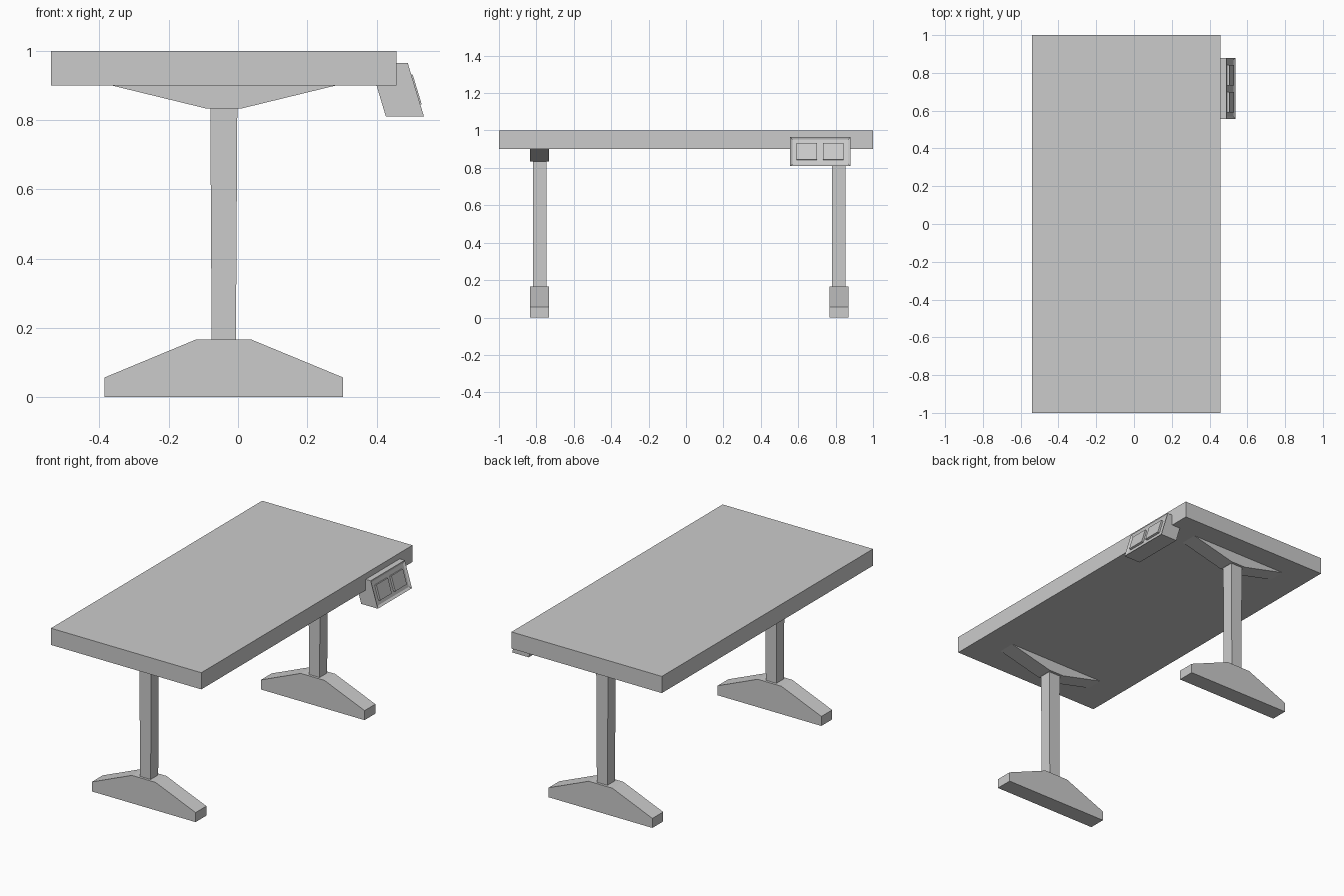
import bpy, bmesh
from mathutils import Vector

cube = bpy.data.objects.get("Cube")
if cube:
    bpy.data.objects.remove(cube)

grey = bpy.data.materials.new("light grey")
grey.use_nodes = True
grey.diffuse_color = (0.6, 0.6, 0.6, 1)
grey.node_tree.nodes["Principled BSDF"].inputs["Base Color"].default_value = (0.6, 0.6, 0.6, 1)


def finish(name, bm):
    bmesh.ops.recalc_face_normals(bm, faces=bm.faces)
    mesh = bpy.data.meshes.new(name)
    bm.to_mesh(mesh)
    bm.free()
    mesh.materials.append(grey)
    obj = bpy.data.objects.new(name, mesh)
    bpy.context.collection.objects.link(obj)
    return obj


def prism(profile, y0, y1):
    """Extrude an (x, z) profile along y."""
    bm = bmesh.new()
    face = bm.faces.new([bm.verts.new((x, y0, z)) for x, z in profile])
    out = bmesh.ops.extrude_face_region(bm, geom=[face])
    verts = [g for g in out["geom"] if isinstance(g, bmesh.types.BMVert)]
    bmesh.ops.translate(bm, verts=verts, vec=(0, y1 - y0, 0))
    bmesh.ops.recalc_face_normals(bm, faces=bm.faces)
    return bm


# Table top
finish("table_top", prism([(-0.54, 0.9), (0.457, 0.9), (0.457, 1), (-0.54, 1)], -1, 1))

# Two pedestal legs: foot, slightly tapered column and bracket
foot = [(-0.385, 0), (0.303, 0), (0.303, 0.057), (0.037, 0.167), (-0.12, 0.167), (-0.385, 0.057)]
column = [(-0.076, 0.167), (-0.006, 0.167), (-0.002, 0.833), (-0.08, 0.833)]
bracket = [(-0.09, 0.833), (0.008, 0.833), (0.283, 0.9), (-0.365, 0.9)]
for side, y in (("front", -0.783), ("back", 0.817)):
    finish(side + "_foot", prism(foot, y - 0.051, y + 0.051))
    finish(side + "_column", prism(column, y - 0.036, y + 0.036))
    finish(side + "_bracket", prism(bracket, y - 0.051, y + 0.051))

# Control box on the edge, with a recessed sloping face
low, high = Vector((0.537, 0, 0.81)), Vector((0.49, 0, 0.965))
up = (high - low).normalized()
out = Vector((up.z, 0, -up.x))
bm = prism([(0.4, 0.9), (0.427, 0.81), (low.x, low.z), (high.x, high.z),
            (0.457, 0.965), (0.457, 0.9)], 0.557, 0.88)
slope = [f for f in bm.faces if f.normal.dot(out) > 0.99]
bmesh.ops.inset_region(bm, faces=slope, thickness=0.018, depth=-0.008)
finish("control_box", bm)

# Two raised panels in the recess
corners = [low + up * d + out * h for d, h in
           ((0.036, -0.009), (0.036, 0.004), (0.126, 0.004), (0.126, -0.009))]
for side, y in (("front", 0.645), ("back", 0.787)):
    bm = prism([(c.x, c.z) for c in corners], y - 0.055, y + 0.055)
    finish(side + "_control_panel", bm)
